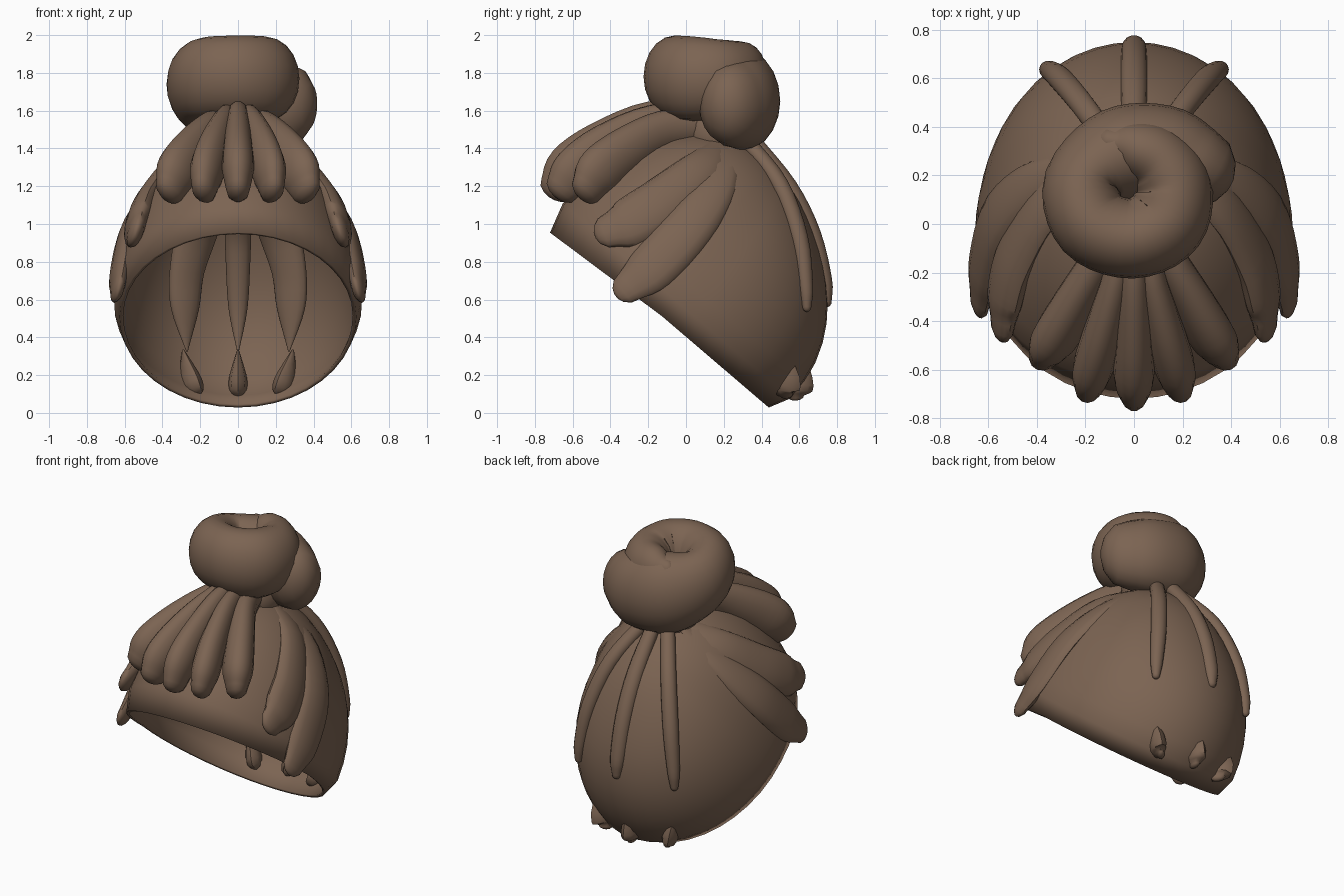
import bpy, bmesh, math
from mathutils import Vector, Matrix

if "Cube" in bpy.data.objects:
    bpy.data.objects.remove(bpy.data.objects["Cube"])

brown = bpy.data.materials.new("brown_hair")
brown.use_nodes = True
brown.diffuse_color = (0.2, 0.127, 0.085, 1)
brown.node_tree.nodes["Principled BSDF"].inputs["Base Color"].default_value = brown.diffuse_color

CENTRE = Vector((0, -0.125, 0.51))   # middle of the tilted opening


def finish(bm, name):
    bmesh.ops.recalc_face_normals(bm, faces=bm.faces)
    mesh = bpy.data.meshes.new(name)
    bm.to_mesh(mesh)
    bm.free()
    mesh.materials.append(brown)
    obj = bpy.data.objects.new(name, mesh)
    bpy.context.collection.objects.link(obj)
    bpy.ops.object.select_all(action='DESELECT')
    obj.select_set(True)
    bpy.context.view_layer.objects.active = obj
    bpy.ops.object.shade_smooth_by_angle(angle=math.radians(50))
    return obj


def smooth_path(keys, steps):
    """Catmull-Rom through vectors of (x, y, z, radius)."""
    ends = [2 * keys[0] - keys[1]] + keys + [2 * keys[-1] - keys[-2]]
    out = []
    for a, b, c, d in zip(ends, ends[1:], ends[2:], ends[3:]):
        for i in range(steps):
            t = i / steps
            out.append(0.5 * (2 * b + (c - a) * t + (2 * a - 5 * b + 4 * c - d) * t ** 2
                              + (3 * b - a - 3 * c + d) * t ** 3))
    return out + [keys[-1]]


def strand(name, keys, depth=0.7, up=None, side=1, sides=14, steps=4):
    """Round-ended lock of hair; depth is its thickness relative to its width."""
    path = smooth_path([Vector((k[0] * side, *k[1:])) for k in keys], steps)
    pts = [p.to_3d() for p in path]
    rad = [max(p[3], 0.004) for p in path]
    # Rounded caps
    for end, nxt in ((0, 1), (-1, -2)):
        d = (pts[end] - pts[nxt]).normalized()
        p, r = pts[end].copy(), rad[end]
        for a in (30, 58, 80):
            at = 0 if end == 0 else len(pts)
            pts.insert(at, p + d * r * math.sin(math.radians(a)))
            rad.insert(at, r * math.cos(math.radians(a)))
    bm = bmesh.new()
    rings = []
    for i, p in enumerate(pts):
        tangent = (pts[min(i + 1, len(pts) - 1)] - pts[max(i - 1, 0)]).normalized()
        outward = up or (p - CENTRE).normalized()
        wide = tangent.cross(outward).normalized()
        deep = wide.cross(tangent) * depth
        rings.append([bm.verts.new(p + rad[i] * (wide * math.cos(a) + deep * math.sin(a)))
                      for a in (j * math.tau / sides for j in range(sides))])
    for r0, r1 in zip(rings, rings[1:]):
        for j in range(sides):
            k = (j + 1) % sides
            bm.faces.new((r0[j], r0[k], r1[k], r1[j]))
    bm.faces.new(rings[0])
    bm.faces.new(rings[-1])
    return finish(bm, name)


# Hollow cap of hair: a tilted half ellipsoid, full in front and low at the back,
# with its hem turned in
n = Vector((0, 0.65, 0.76)).normalized()
x = Vector((1, 0, 0))
u = n.cross(x)
bm = bmesh.new()
bmesh.ops.create_uvsphere(bm, u_segments=40, v_segments=28, radius=1)
bmesh.ops.delete(bm, geom=[v for v in bm.verts if v.co.z < -0.01], context='VERTS')
for v in bm.verts:
    y, z = v.co.y, v.co.z
    v.co *= 1 - (0.17 * y * z if y < 0 else 0.45 * y * z * (z - 0.7))
    if z < 0.01:
        v.co *= 0.95
        v.co.z = 0.05 * min(y, 0)
basis = Matrix((x * 0.66, u * 0.78, n * 0.98)).transposed().to_4x4()
bmesh.ops.transform(bm, matrix=Matrix.Translation(CENTRE) @ basis, verts=bm.verts)
cap = finish(bm, "hair_cap")
shell = cap.modifiers.new("thickness", 'SOLIDIFY')
shell.thickness = 0.02
shell.offset = -1

# Root knot beneath the bun
bm = bmesh.new()
bmesh.ops.create_uvsphere(bm, u_segments=20, v_segments=12, radius=0.19)
bmesh.ops.translate(bm, vec=(0, 0.17, 1.48), verts=bm.verts)
finish(bm, "bun_base")

# Coiled bun, from the low tail round to the curl on top
strand("coiled_bun", [
    (0.25, 0.24, 1.63, 0.17), (0.12, 0.3, 1.64, 0.19), (-0.06, 0.28, 1.67, 0.2),
    (-0.21, 0.16, 1.73, 0.165), (-0.17, 0, 1.77, 0.165), (-0.01, -0.06, 1.78, 0.165),
    (0.13, 0.01, 1.77, 0.17), (0.16, 0.16, 1.77, 0.16), (0.09, 0.27, 1.79, 0.14),
    (-0.02, 0.32, 1.82, 0.11), (-0.1, 0.34, 1.84, 0.06)],
    depth=1.32, up=Vector((0, 0, 1)), sides=20, steps=5)

# Fringe: middle lock, then mirrored pairs
strand("fringe_middle", [
    (0, 0.08, 1.55, 0.05), (0, -0.18, 1.56, 0.06), (0, -0.45, 1.43, 0.075),
    (0, -0.61, 1.3, 0.085), (0, -0.68, 1.19, 0.065)], depth=1.55)
for side, label in ((1, "left"), (-1, "right")):
    strand(f"fringe_inner_{label}", [
        (0.03, 0.08, 1.54, 0.05), (0.06, -0.17, 1.54, 0.06), (0.12, -0.42, 1.41, 0.08),
        (0.165, -0.58, 1.28, 0.085), (0.18, -0.65, 1.19, 0.065)], depth=1.55, side=side)
    strand(f"fringe_outer_{label}", [
        (0.06, 0.1, 1.52, 0.06), (0.13, -0.12, 1.49, 0.075), (0.24, -0.32, 1.38, 0.09),
        (0.32, -0.46, 1.27, 0.095), (0.355, -0.52, 1.19, 0.07)], depth=1.5, side=side)

    # Side locks sweeping forward from the bun, flat against the sides
    outward = Vector((side, 0, 0.35))
    strand(f"upper_side_lock_{label}", [
        (0.12, 0.19, 1.43, 0.06), (0.34, 0.09, 1.3, 0.11), (0.48, -0.12, 1.12, 0.14),
        (0.53, -0.29, 1.01, 0.14), (0.54, -0.39, 0.97, 0.1)], depth=0.45, side=side, up=outward)
    strand(f"lower_side_lock_{label}", [
        (0.16, 0.22, 1.41, 0.05), (0.4, 0.17, 1.21, 0.1), (0.56, 0.02, 0.99, 0.13),
        (0.62, -0.18, 0.77, 0.13), (0.635, -0.3, 0.67, 0.09)], depth=0.4, side=side, up=outward)

    # Back side lock, its inner ridge and its tuft at the hem
    strand(f"back_lock_{label}", [
        (0.08, 0.31, 1.45, 0.045), (0.215, 0.495, 1.21, 0.05), (0.305, 0.6, 0.925, 0.05),
        (0.35, 0.635, 0.67, 0.04), (0.36, 0.64, 0.56, 0.025)], depth=0.95, side=side)
    strand(f"inner_ridge_{label}", [
        (0.12, 0.38, 1.22, 0.1), (0.21, 0.53, 0.98, 0.12), (0.27, 0.56, 0.75, 0.1),
        (0.28, 0.57, 0.55, 0.08), (0.27, 0.56, 0.33, 0.006)], depth=0.5, side=side)
    strand(f"hem_tuft_{label}", [
        (0.29, 0.53, 0.33, 0.006), (0.26, 0.53, 0.2, 0.045), (0.24, 0.52, 0.13, 0.05),
        (0.23, 0.53, 0.1, 0.025)], depth=1.8, side=side, sides=8, steps=2)

# Middle back lock, inner ridge and hem tuft
strand("back_lock_middle", [
    (0, 0.34, 1.46, 0.045), (0, 0.54, 1.2, 0.055), (0, 0.665, 0.95, 0.055),
    (0, 0.73, 0.7, 0.05), (0, 0.745, 0.59, 0.03)], depth=0.9)
strand("inner_ridge_middle", [
    (0, 0.4, 1.22, 0.07), (0, 0.57, 0.98, 0.07), (0, 0.63, 0.8, 0.065),
    (0, 0.66, 0.55, 0.05), (0, 0.63, 0.33, 0.006)], depth=0.7)
strand("hem_tuft_middle", [
    (0, 0.62, 0.33, 0.006), (0, 0.59, 0.2, 0.045), (0, 0.58, 0.12, 0.05),
    (0, 0.58, 0.09, 0.025)], depth=1.8, sides=8, steps=2)
